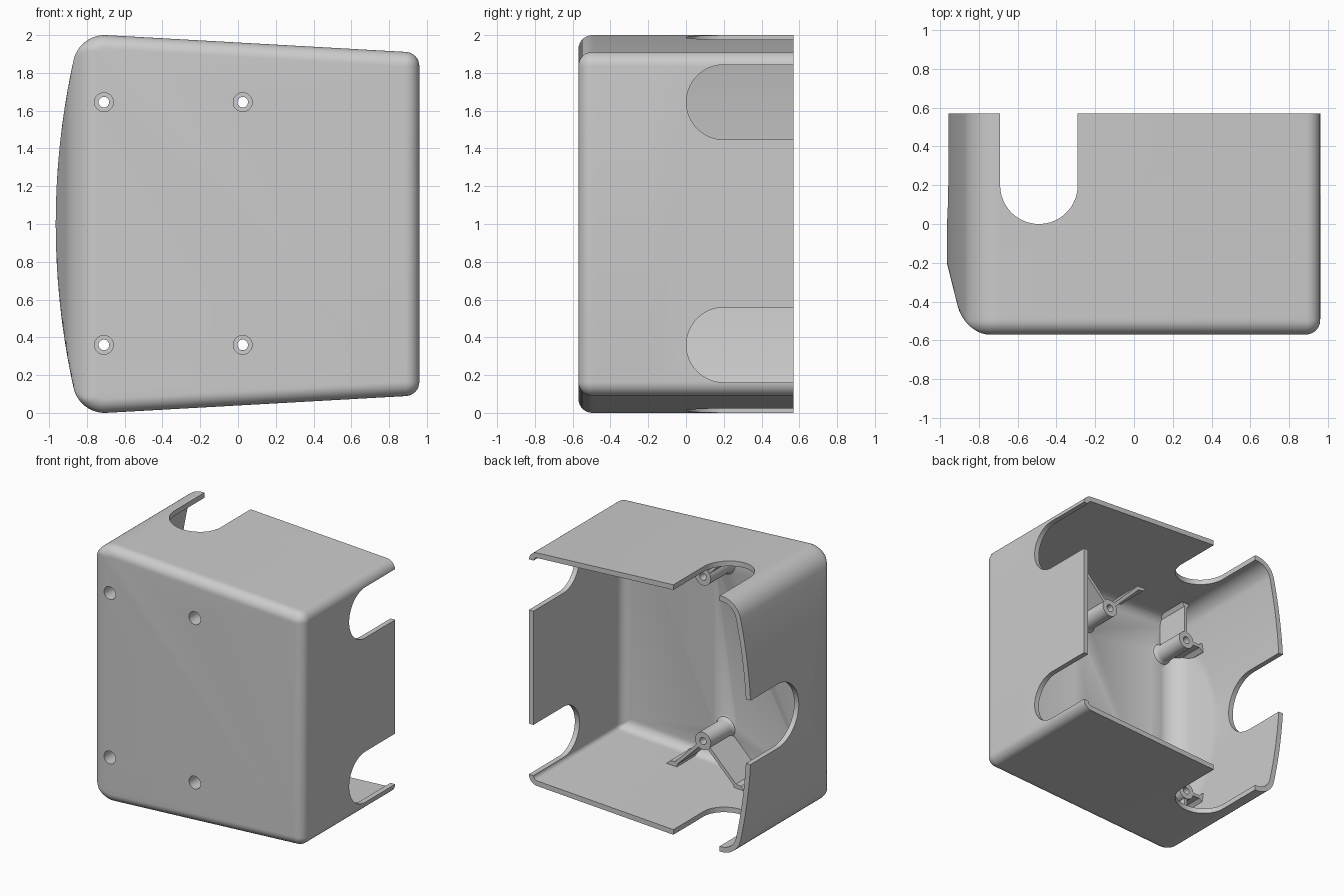
import bpy, bmesh, math
from mathutils import Vector

if "Cube" in bpy.data.objects:
    bpy.data.objects.remove(bpy.data.objects["Cube"])

# ---- main dimensions
BACK, FRONT, WALL, EDGE_R = 0.57, -0.57, 0.04, 0.075
ARC_X, ARC_R = 3.07, 4.035                 # big arc of the bulging left wall
CORNER, CORNER_R = Vector((-0.705, 0.17)), 0.17
SLOPE = math.atan(0.056)
N = Vector((math.sin(SLOPE), -math.cos(SLOPE)))   # normal of sloping bottom wall
K = N.dot(CORNER) + CORNER_R


def outline(d):
    """Closed xz outline of the box, inset by d, mirrored about z = 1."""
    half = []
    r = max(EDGE_R - d, 0.012)
    cx = 0.96 - d - r
    c = Vector((cx, (K - d - r - N.x * cx) / N.y))
    a_n = math.atan2(N.y, N.x)
    for i in range(9):
        a = a_n * i / 8
        half.append((c.x + r * math.cos(a), c.y + r * math.sin(a)))
    a_l = math.atan2(CORNER.y - 1, CORNER.x - ARC_X)
    for i in range(13):
        a = a_n + (a_l - a_n) * i / 12
        half.append((CORNER.x + (CORNER_R - d) * math.cos(a),
                     CORNER.y + (CORNER_R - d) * math.sin(a)))
    for i in range(1, 17):
        a = a_l + (-math.pi - a_l) * i / 16
        half.append((ARC_X + (ARC_R - d) * math.cos(a), 1 + (ARC_R - d) * math.sin(a)))
    return half + [(x, 2 - z) for x, z in reversed(half[:-1])]


def left_limit(y):
    """Sloping flat on the left wall, running into a large front rounding."""
    if y > -0.42:
        return -0.965 - 0.25 * (y + 0.2)
    s = min((-0.42 - y) / 0.15, 1)
    return -0.91 + 0.0375 * s + 0.127 * (1 - math.sqrt(1 - s * s))


def edge_inset(y):
    q = min(max((FRONT + EDGE_R - y) / EDGE_R, 0), 1)
    return EDGE_R * (1 - math.sqrt(1 - q * q))


ROWS = [BACK] + [-0.2 - 0.22 * i / 10 for i in range(11)] + \
       [-0.42 - 0.15 * math.sin(math.pi / 2 * i / 14) for i in range(1, 15)]


def rings(bm, off):
    out = []
    for i, y in enumerate(ROWS):
        lim = left_limit(y) + off
        yy = y if i == 0 else y + off
        out.append([bm.verts.new((max(x, lim), yy, z))
                    for x, z in outline(edge_inset(y) + off)])
    return out


def bridge(bm, a, b):
    n = len(a)
    for i in range(n):
        bm.faces.new((a[i], a[(i + 1) % n], b[(i + 1) % n], b[i]))


def finish(bm, name):
    bmesh.ops.recalc_face_normals(bm, faces=bm.faces)
    me = bpy.data.meshes.new(name)
    bm.to_mesh(me)
    bm.free()
    ob = bpy.data.objects.new(name, me)
    bpy.context.collection.objects.link(ob)
    return ob


def shell(name, off, hollow):
    bm = bmesh.new()
    outer = rings(bm, off)
    for a, b in zip(outer, outer[1:]):
        bridge(bm, a, b)
    bm.faces.new(outer[-1])
    if hollow:
        inner = rings(bm, WALL)
        for a, b in zip(inner, inner[1:]):
            bridge(bm, a, b)
        bm.faces.new(inner[-1])
        bridge(bm, outer[0], inner[0])
    else:
        bm.faces.new(outer[0])
    return finish(bm, name)


def prism(name, pts, sweep):
    bm = bmesh.new()
    a = [bm.verts.new(p) for p in pts]
    b = [bm.verts.new(Vector(p) + Vector(sweep)) for p in pts]
    bm.faces.new(a)
    bm.faces.new(b)
    bridge(bm, a, b)
    return finish(bm, name)


def lathe(name, x, z, profile, seg=32):
    """Solid turned about a y axis; profile is (radius, y)."""
    bm = bmesh.new()
    rs = [[bm.verts.new((x + r * math.cos(2 * math.pi * i / seg), y,
                         z + r * math.sin(2 * math.pi * i / seg))) for i in range(seg)]
          for r, y in profile]
    for a, b in zip(rs, rs[1:]):
        bridge(bm, a, b)
    bm.faces.new(rs[0])
    bm.faces.new(rs[-1])
    return finish(bm, name)


def boolean(ob, tool, op, keep=False):
    m = ob.modifiers.new(op, 'BOOLEAN')
    m.operation, m.object, m.solver = op, tool, 'EXACT'
    bpy.context.view_layer.objects.active = ob
    bpy.ops.object.modifier_apply(modifier=m.name)
    if not keep:
        bpy.data.objects.remove(tool, do_unlink=True)


def slot(u, v, r):
    """U-shaped notch profile open to the back, as (u, y)."""
    arc = [(u + r * math.cos(math.pi + math.pi * i / 32),
            v + r * math.sin(math.pi + math.pi * i / 32)) for i in range(33)]
    return arc + [(u + r, 0.8), (u - r, 0.8)]


# ---- hollow box, open at the back
body = shell("enclosure", 0.0, True)
core = shell("core_helper", 0.02, False)
core.hide_render = True

# ---- screw bosses with ribs running to the walls: (x, [(angle, length to wall)])
BOSSES = [(-0.71, [(-90, 0.32), (180, 0.165)]),
          (0.025, [(-45, 0.37), (-135, 0.42)])]
TIP = -0.245
for x, ribs in BOSSES:
    for z, sgn in ((0.36, 1), (1.645, -1)):
        boss = lathe("boss", x, z, [(0.1, -0.56), (0.1, -0.53), (0.082, -0.523),
                                    (0.073, -0.51), (0.068, -0.49), (0.068, TIP)])
        for ang, length in ribs:
            a = math.radians(ang) * sgn
            u, v = Vector((math.cos(a), math.sin(a))), Vector((-math.sin(a), math.cos(a)))
            shape = [(0, 0.013), (length - 0.035, 0.013), (length, 0.04), (length + 0.12, 0.04)]
            shape += [(s, -w) for s, w in reversed(shape)]
            pts = [(x + s * u.x + w * v.x, TIP - 0.006, z + s * u.y + w * v.y) for s, w in shape]
            boolean(boss, prism("rib", pts, (0, -0.31, 0)), 'UNION')
        boolean(boss, core, 'INTERSECT', keep=True)
        boolean(body, boss, 'UNION')
bpy.data.objects.remove(core, do_unlink=True)

# ---- counterbored screw holes
for x, _ in BOSSES:
    for z in (0.36, 1.645):
        hole = lathe("hole_cutter", x, z, [(0.05, -0.7), (0.05, -0.33),
                                           (0.028, -0.33), (0.028, -0.1)])
        boolean(body, hole, 'DIFFERENCE')

# ---- cable notches: top and bottom, right pair, left single
boolean(body, prism("notch_cutter", [(u, y, -0.5) for u, y in slot(-0.49, 0.2, 0.2)],
                    (0, 0, 3)), 'DIFFERENCE')
for z in (0.36, 1.645):
    boolean(body, prism("notch_cutter", [(0.7, y, u) for u, y in slot(z, 0.2, 0.198)],
                        (0.5, 0, 0)), 'DIFFERENCE')
boolean(body, prism("notch_cutter", [(-1.2, y, u) for u, y in slot(1.0, 0.235, 0.25)],
                    (0.5, 0, 0)), 'DIFFERENCE')

# ---- smooth shading with crisp edges
bpy.ops.object.select_all(action='DESELECT')
body.select_set(True)
bpy.context.view_layer.objects.active = body
bpy.ops.object.shade_smooth_by_angle(angle=math.radians(30))
